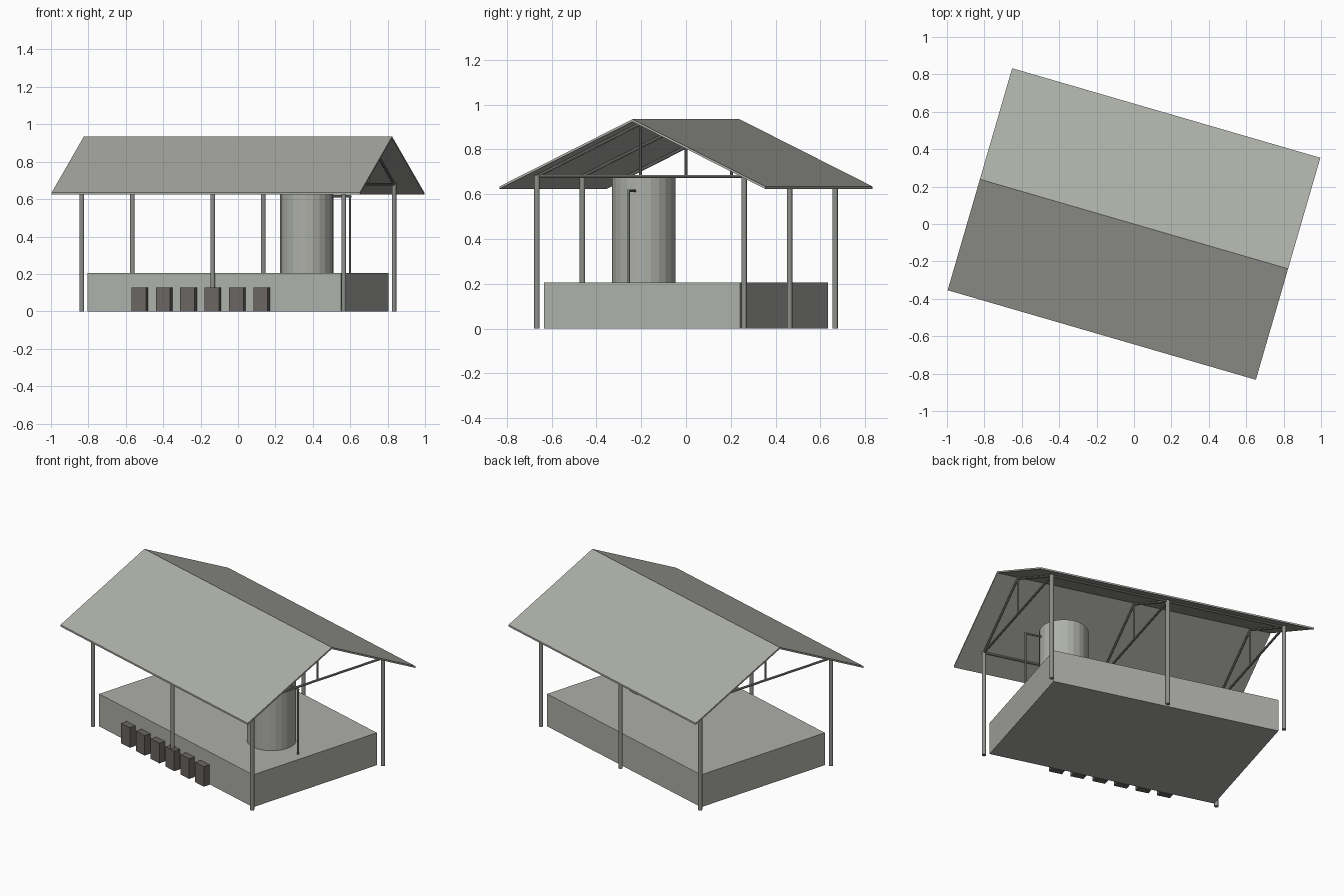
import bpy, math
from mathutils import Vector, Matrix

old = bpy.data.objects.get("Cube")
if old:
    bpy.data.objects.remove(old, do_unlink=True)


def material(name, r, g, b):
    m = bpy.data.materials.new(name)
    m.use_nodes = True
    m.diffuse_color = (r, g, b, 1)
    m.node_tree.nodes["Principled BSDF"].inputs["Base Color"].default_value = (r, g, b, 1)
    return m


PALE = material("pale grey", 0.42, 0.43, 0.395)
STEEL = material("steel grey", 0.27, 0.28, 0.26)
DARK = material("dark brown grey", 0.145, 0.13, 0.12)

# The whole building is turned on its plot
TURN = Matrix.Rotation(math.radians(-16.2), 4, 'Z')


def finish(obj, name, mat):
    obj.name = name
    obj.data.materials.append(mat)
    obj.matrix_world = TURN @ obj.matrix_basis
    return obj


def box(name, centre, size, mat):
    bpy.ops.mesh.primitive_cube_add(size=1, location=centre)
    obj = bpy.context.object
    obj.data.transform(Matrix.Diagonal((*size, 1)))
    return finish(obj, name, mat)


def rod(name, start, end, radius, mat, sides=12):
    a, b = Vector(start), Vector(end)
    d = b - a
    bpy.ops.mesh.primitive_cylinder_add(
        vertices=sides, radius=radius, depth=d.length, location=(a + b) / 2,
        rotation=d.to_track_quat('Z', 'Y').to_euler())
    return finish(bpy.context.object, name, mat)


# Building measurements
POST_X, POST_Y, EAVE = 0.729, 0.482, 0.68
FLOOR, RIDGE = 0.205, 0.935
ROOF_X, ROOF_Y, DROP, SHEET = 0.858, 0.618, 0.3, 0.011

# Raised floor slab
box("floor_slab", (0, 0, FLOOR / 2), (1.411, 0.912, FLOOR), PALE)

# Thin gable roof from a folded profile
profile = [(-ROOF_Y, RIDGE - DROP), (0, RIDGE), (ROOF_Y, RIDGE - DROP),
           (ROOF_Y, RIDGE - DROP - SHEET), (0, RIDGE - SHEET), (-ROOF_Y, RIDGE - DROP - SHEET)]
verts = [(x, y, z) for x in (-ROOF_X, ROOF_X) for y, z in profile]
faces = [(i, (i + 1) % 6, (i + 1) % 6 + 6, i + 6) for i in range(6)]
faces += [(0, 5, 4, 1), (1, 4, 3, 2), (6, 7, 10, 11), (7, 8, 9, 10)]
mesh = bpy.data.meshes.new("roof")
mesh.from_pydata(verts, [], faces)
mesh.validate()
roof = bpy.data.objects.new("roof", mesh)
bpy.context.collection.objects.link(roof)
finish(roof, "roof", PALE)

# Posts and king-post trusses on three lines
for x, label in ((-POST_X, "right"), (0, "middle"), (POST_X, "left")):
    for side, where in ((-1, "front"), (1, "back")):
        y = side * POST_Y
        rod(f"{where}_post_{label}", (x, y, 0), (x, y, EAVE + 0.005), 0.0125, STEEL)
        rod(f"{where}_rafter_{label}", (x, y, EAVE), (x, 0, RIDGE - 0.02), 0.007, STEEL, 8)
    rod(f"tie_beam_{label}", (x, -POST_Y, EAVE), (x, POST_Y, EAVE), 0.007, STEEL, 8)
    rod(f"king_post_{label}", (x, 0, EAVE), (x, 0, RIDGE - 0.02), 0.006, STEEL, 8)

# Eave beams along the post heads
for side, where in ((-1, "front"), (1, "back")):
    y = side * POST_Y
    rod(f"{where}_eave_beam", (-POST_X, y, EAVE), (POST_X, y, EAVE), 0.007, STEEL, 8)

# Water tank with its outlet pipe
TANK_X, TANK_Y, PIPE_X, PIPE_Z = 0.406, -0.079, 0.647, 0.615
rod("tank", (TANK_X, TANK_Y, FLOOR), (TANK_X, TANK_Y, EAVE), 0.142, PALE, 24)
rod("pipe_outlet", (TANK_X + 0.13, TANK_Y, PIPE_Z), (PIPE_X + 0.006, TANK_Y, PIPE_Z), 0.006, STEEL, 8)
rod("pipe_drop", (PIPE_X, TANK_Y, FLOOR), (PIPE_X, TANK_Y, PIPE_Z + 0.005), 0.006, STEEL, 8)

# Row of small cabinets along the front edge
for i in range(6):
    box(f"cabinet_{i + 1}", ((i - 3) * 0.1357, -0.481, 0.0635), (0.08, 0.042, 0.127), DARK)
